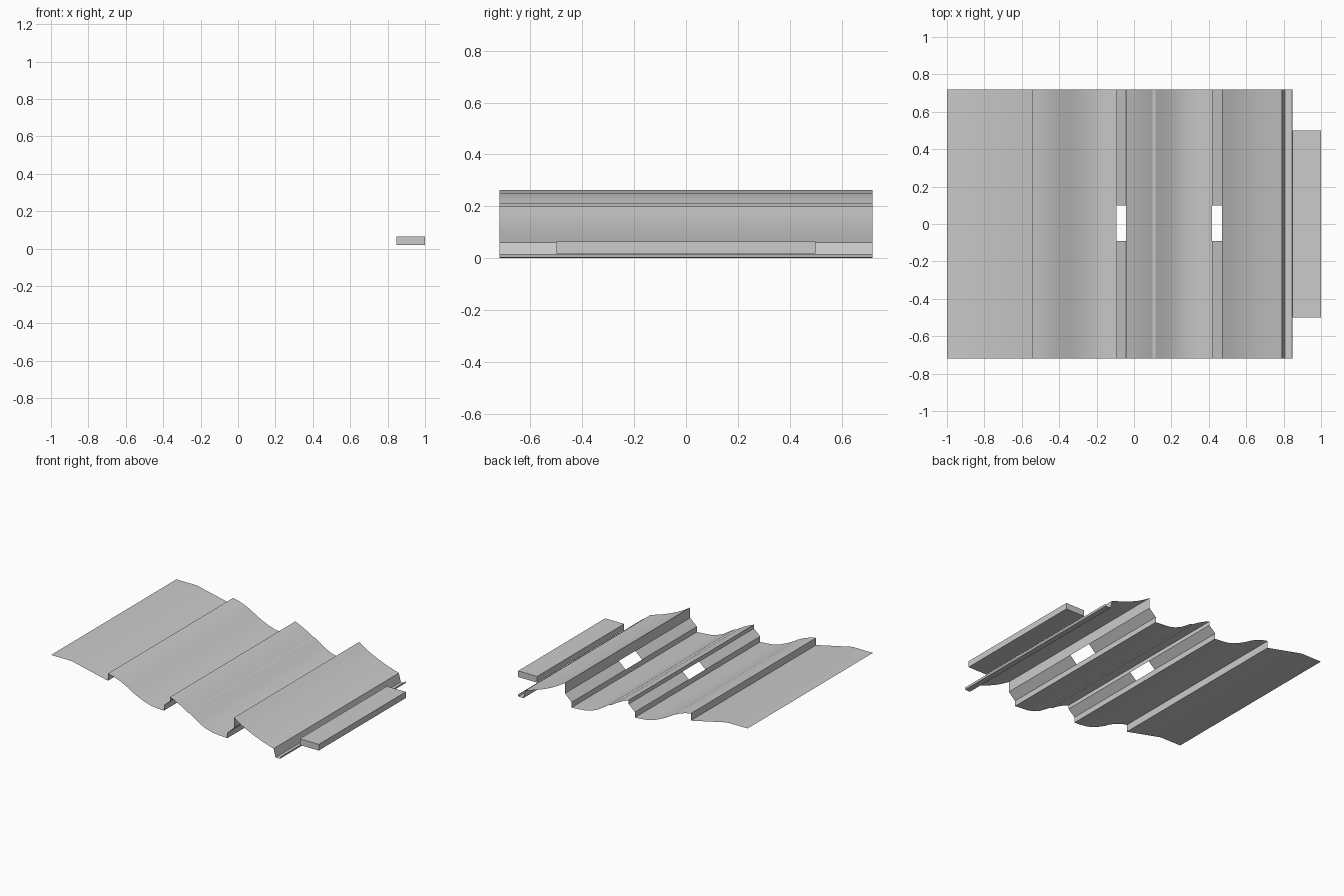
import bpy, bmesh

if "Cube" in bpy.data.objects:
    bpy.data.objects.remove(bpy.data.objects["Cube"])

# Stepped, wavy cross-section (x, z), from the high end to the low end
PROFILE = [
    (-1, .263), (-.835, .263), (-.543, .198),                        # approach deck
    (-.543, .25), (-.5, .241), (-.45, .224), (-.4, .2), (-.35, .17),
    (-.3, .145), (-.25, .124), (-.2, .11), (-.15, .104), (-.093, .1),  # first wave
    (-.093, .14), (-.043, .185),                                     # vented riser
    (-.043, .213), (0, .195), (.05, .17), (.1, .138), (.115, .136),
    (.16, .107), (.2, .081), (.25, .059), (.3, .046), (.35, .041), (.417, .036),  # second wave
    (.417, .075), (.47, .125),                                       # vented riser
    (.47, .2), (.52, .169), (.57, .142), (.63, .115), (.7, .088), (.79, .06),  # third slope
    (.806, 0), (.845, .002), (.848, .016),                           # gutter and lip
]
Y_CUTS = [-.72, -.09, .1, .72]
VENTS = [i for i, (x, z) in enumerate(PROFILE) if (x, z) in ((-.093, .14), (.417, .075))]


def finish(name, bm):
    mesh = bpy.data.meshes.new(name)
    bm.to_mesh(mesh)
    bm.free()
    obj = bpy.data.objects.new(name, mesh)
    bpy.context.collection.objects.link(obj)
    return obj


# Sheet: sweep the profile across y, leaving openings in the two risers
bm = bmesh.new()
rows = [[bm.verts.new((x, y, z)) for y in Y_CUTS] for x, z in PROFILE]
for i, (a, b) in enumerate(zip(rows, rows[1:])):
    for j in range(3):
        if not (i in VENTS and j == 1):
            bm.faces.new((a[j], b[j], b[j + 1], a[j + 1]))
sheet = finish("stepped_slope", bm)
bpy.context.view_layer.objects.active = sheet
sheet.select_set(True)
bpy.ops.object.shade_smooth_by_angle(angle=.3)

# End block beyond the gutter
bm = bmesh.new()
bmesh.ops.create_cube(bm, size=1)
bmesh.ops.scale(bm, vec=(.152, 1, .045), verts=bm.verts)
bmesh.ops.translate(bm, vec=(.924, 0, .041), verts=bm.verts)
finish("end_block", bm)
